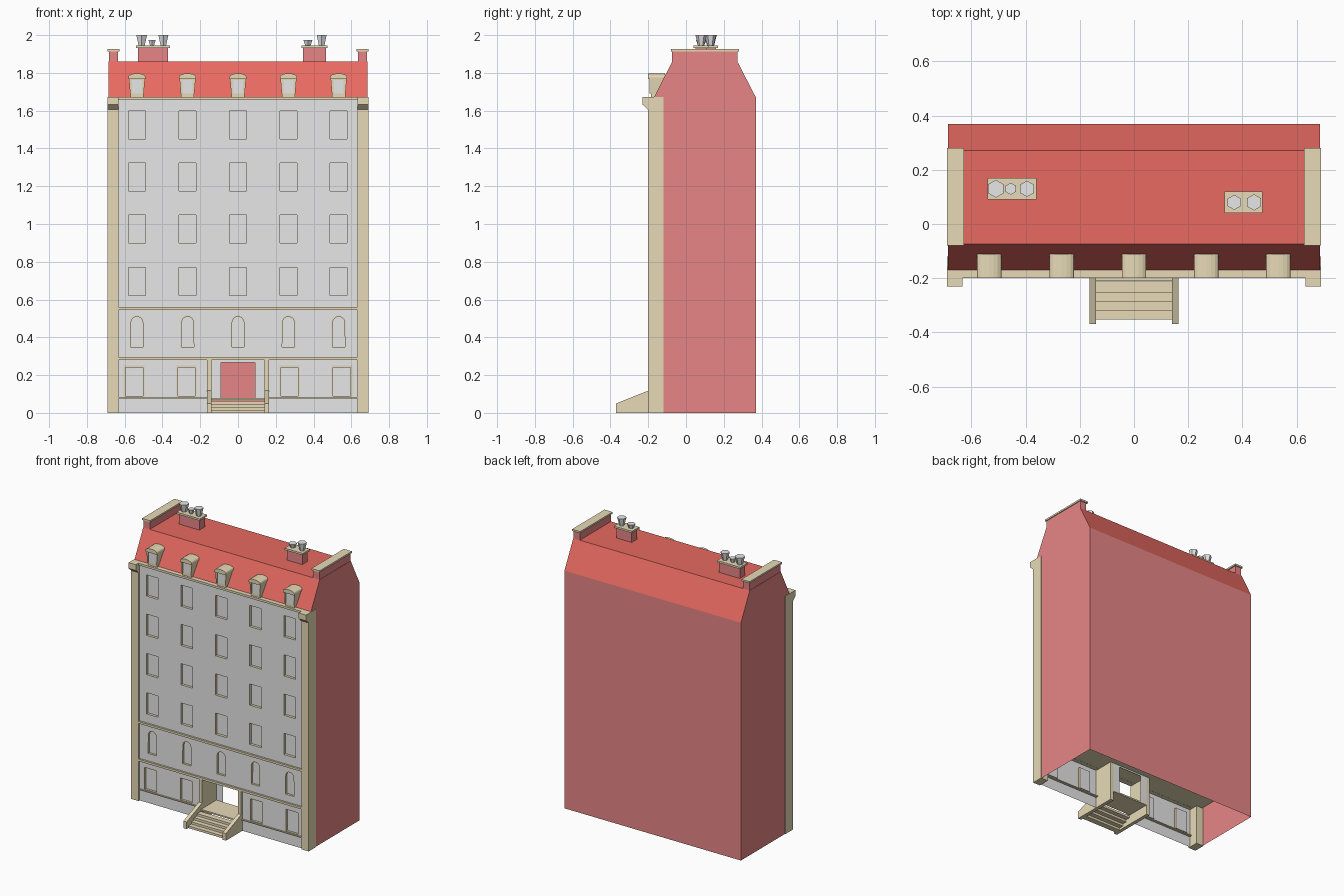
import bpy, bmesh, math
from mathutils import Vector

old = bpy.data.objects.get("Cube")
if old:
    bpy.data.objects.remove(old, do_unlink=True)


def material(name, rgb):
    m = bpy.data.materials.new(name)
    m.use_nodes = True
    m.diffuse_color = (*rgb, 1)
    m.node_tree.nodes["Principled BSDF"].inputs["Base Color"].default_value = (*rgb, 1)
    return m


GREY = material("pale grey render", (0.8, 0.8, 0.8))
TAN = material("sandstone", (0.8, 0.7, 0.47))
BRICK = material("brick red", (0.8, 0.235, 0.235))
ROOF = material("roof red", (0.84, 0.15, 0.125))


def finish(name, bm, *mats, recalc=True):
    if recalc:
        bmesh.ops.recalc_face_normals(bm, faces=bm.faces[:])
    me = bpy.data.meshes.new(name)
    bm.to_mesh(me)
    bm.free()
    for m in mats:
        me.materials.append(m)
    ob = bpy.data.objects.new(name, me)
    bpy.context.collection.objects.link(ob)
    return ob


def prism(pts, a, b, axis="x"):
    """Extrude a (y, z) profile along x, or an (x, z) profile along y."""
    bm = bmesh.new()
    at = (lambda p, t: (t, *p)) if axis == "x" else (lambda p, t: (p[0], t, p[1]))
    f = bm.faces.new([bm.verts.new(at(p, a)) for p in pts])
    new = bmesh.ops.extrude_face_region(bm, geom=[f], use_keep_orig=True)["geom"]
    step = Vector((b - a, 0, 0)) if axis == "x" else Vector((0, b - a, 0))
    bmesh.ops.translate(bm, vec=step, verts=[v for v in new if isinstance(v, bmesh.types.BMVert)])
    bmesh.ops.recalc_face_normals(bm, faces=bm.faces[:])
    return bm


def box(name, x, y, z, mat):
    x0, x1 = sorted(x)
    finish(name, prism([(y[0], z[0]), (y[1], z[0]), (y[1], z[1]), (y[0], z[1])], x0, x1), mat)


WALL = -0.187    # front plane of the facade
COLS = [-0.535, -0.267, 0, 0.267, 0.533]
SIDES = ((-1, "right"), (1, "left"))


def poly(bm, pts, y=WALL):
    """Front-facing polygon in the x-z plane."""
    f = bm.faces.new([bm.verts.new((x, y, z)) for x, z in pts])
    f.normal_update()
    if f.normal.y > 0:
        f.normal_flip()
    return f


def rect(bm, x0, x1, z0, z1, y=WALL):
    return poly(bm, [(x0, z0), (x1, z0), (x1, z1), (x0, z1)], y)


def recess(bm, panes, frame, depth):
    """Give each pane a stone frame and a stone reveal."""
    for width, d in ((frame, 0), (0, -depth)):
        if width or d:
            ring = bmesh.ops.inset_individual(bm, faces=panes, thickness=width, depth=d)["faces"]
            for f in ring:
                if f not in panes:
                    f.material_index = 1
    for f in panes:
        f.material_index = 0


def window_grid(name, x_cuts, z_cuts, frame, depth):
    """Wall of cells; cells that are odd in both directions are windows."""
    bm = bmesh.new()
    panes = []
    for i in range(len(x_cuts) - 1):
        for j in range(len(z_cuts) - 1):
            f = rect(bm, x_cuts[i], x_cuts[i + 1], z_cuts[j], z_cuts[j + 1])
            if i % 2 and j % 2:
                panes.append(f)
    recess(bm, panes, frame, depth)
    finish(name, bm, GREY, TAN, recalc=False)


# Brick body with mansard roof, open at the bottom and behind the facade
bm = prism([(-0.12, 0), (0.37, 0), (0.37, 1.67), (0.272, 1.86), (-0.073, 1.86),
            (-0.17, 1.67), (-0.12, 1.67)], -0.686, 0.686)
gone = [f for f in bm.faces if f.calc_center_median().z < 0.01
        or (f.normal.y < -0.9 and abs(f.normal.z) < 0.1)]
bmesh.ops.delete(bm, geom=gone, context="FACES")
for f in bm.faces:
    f.material_index = 1 if f.normal.z > 0.1 else 0
finish("body_and_roof", bm, BRICK, ROOF, recalc=False)

# Upper floors: four rows of windows
xs = [-0.635] + [c + s * 0.047 for c in COLS for s in (-1, 1)] + [0.635]
zs = [0.56]
for k in range(4):
    zs += [0.62 + k * 0.276, 0.773 + k * 0.276]
window_grid("upper_wall", xs, zs + [1.66], 0.003, 0.018)

# Arched floor
bm = bmesh.new()
panes = []
edges = [-0.635] + [(a + b) / 2 for a, b in zip(COLS, COLS[1:])] + [0.635]
LOW, SPRING, R = 0.343, 0.478, 0.038
arc = [(R * math.cos(math.radians(t)), SPRING + R * math.sin(math.radians(t)))
       for t in range(0, 91, 15)]
for c, x0, x1 in zip(COLS, edges, edges[1:]):
    for s, side in ((-1, x0), (1, x1)):
        poly(bm, [(c, 0.295), (side, 0.295), (side, 0.545), (c, 0.545)]
             + [(c + s * x, z) for x, z in reversed(arc)] + [(c + s * R, LOW), (c, LOW)])
    panes.append(poly(bm, [(c - R, LOW), (c + R, LOW)] + [(c + x, z) for x, z in arc]
                      + [(c - x, z) for x, z in reversed(arc[:-1])]))
recess(bm, panes, 0.007, 0.015)
finish("arched_floor_wall", bm, GREY, TAN, recalc=False)

# Ground floor, corner piers and porch sides
for s, side in SIDES:
    cuts = sorted(s * x for x in (0.165, 0.22, 0.325, 0.495, 0.605, 0.635))
    window_grid(side + "_ground_wall", cuts, [0, 0.08, 0.25, 0.28], 0.012, 0.015)
    box(side + "_plinth_ledge", (s * 0.165, s * 0.635), (-0.195, -0.17), (0.076, 0.083), TAN)
    box(side + "_pier", (s * 0.633, s * 0.69), (-0.2, -0.12), (0, 1.672), TAN)
    finish(side + "_corbel", prism([(-0.2, 1.605), (-0.23, 1.632), (-0.23, 1.672), (-0.2, 1.672)],
                                   s * 0.633, s * 0.69), TAN)
    box(side + "_porch_wall", (s * 0.14, s * 0.165), (-0.2, -0.04), (0, 0.28), TAN)
    finish(side + "_stair_wall", prism([(-0.37, 0), (-0.2, 0), (-0.2, 0.118), (-0.37, 0.05)],
                                       s * 0.14, s * 0.165), TAN)
    # Roof-end parapet
    box(side + "_parapet", (s * 0.635, s * 0.684), (-0.073, 0.272), (1.855, 1.914), BRICK)
    box(side + "_parapet_cap", (s * 0.627, s * 0.69), (-0.08, 0.28), (1.914, 1.926), TAN)

# Stone bands
for name, z0, z1 in (("lower_band", 0.28, 0.295), ("upper_band", 0.545, 0.56), ("cornice", 1.657, 1.672)):
    box(name, (-0.635, 0.635), (-0.2, -0.16), (z0, z1), TAN)

# Porch floor, ceiling slab, doorway wall and steps
box("porch_floor", (-0.14, 0.14), (-0.21, -0.04), (0.068, 0.078), TAN)
bm = bmesh.new()
slab = [(-0.68, WALL), (0.68, WALL), (0.68, 0.368), (-0.68, 0.368)]
bm.faces.new([bm.verts.new((x, y, 0.281)) for x, y in reversed(slab)])
finish("ground_ceiling", bm, TAN, recalc=False)
bm = bmesh.new()
for x0, x1, z0 in ((-0.14, -0.09, 0.078), (0.09, 0.14, 0.078), (-0.09, 0.09, 0.268)):
    rect(bm, x0, x1, z0, 0.28, -0.04)
finish("doorway_wall", bm, GREY, recalc=False)
for k in range(4):
    y = -0.352 + k * 0.033
    box(f"step_{k + 1}", (-0.14, 0.14), (y, y + 0.04), (k * 0.016, 0.016 + k * 0.016), TAN)

# Dormers: stone box, window, sloping cheeks and curved hood
for n, c in enumerate(COLS, 1):
    box(f"dormer_{n}", (c - 0.035, c + 0.035), (-0.185, -0.11), (1.672, 1.775), TAN)
    bm = bmesh.new()
    rect(bm, c - 0.026, c + 0.026, 1.692, 1.762, -0.187)
    finish(f"dormer_window_{n}", bm, GREY, recalc=False)
    for s, side in SIDES:
        finish(f"dormer_{n}_{side}_bracket",
               prism([(c + s * 0.03, 1.69), (c + s * 0.036, 1.69), (c + s * 0.043, 1.775),
                      (c + s * 0.03, 1.775)], -0.192, -0.125, "y"), TAN)
    top = [(c + 0.045 * math.cos(t), 1.779 + 0.018 * math.sin(t))
           for t in (math.pi * k / 8 for k in range(9))]
    finish(f"dormer_hood_{n}", prism([(c - 0.045, 1.768), (c + 0.045, 1.768)] + top,
                                     -0.2, -0.11, "y"), TAN)

# Chimney stacks with flared six-sided pots: (x, radius, top)
STACKS = (("right", -0.45, 0.09, 0.13, ((-0.51, 0.033, 2.0), (-0.455, 0.022, 1.975), (-0.395, 0.03, 2.0))),
          ("left", 0.405, 0.07, 0.08, ((0.37, 0.028, 1.975), (0.443, 0.03, 2.0))))
for side, x, half, y, pots in STACKS:
    box(side + "_chimney", (x - half + 0.01, x + half - 0.01), (y - 0.03, y + 0.03), (1.855, 1.932), BRICK)
    box(side + "_chimney_cap", (x - half, x + half), (y - 0.04, y + 0.04), (1.932, 1.945), TAN)
    for n, (px, r, top) in enumerate(pots, 1):
        bm = bmesh.new()
        bmesh.ops.create_cone(bm, cap_ends=True, segments=6, radius1=r * 0.55, radius2=r,
                              depth=top - 1.943)
        bmesh.ops.translate(bm, vec=(px, y, (top + 1.943) / 2), verts=bm.verts[:])
        finish(f"{side}_chimney_pot_{n}", bm, GREY)
